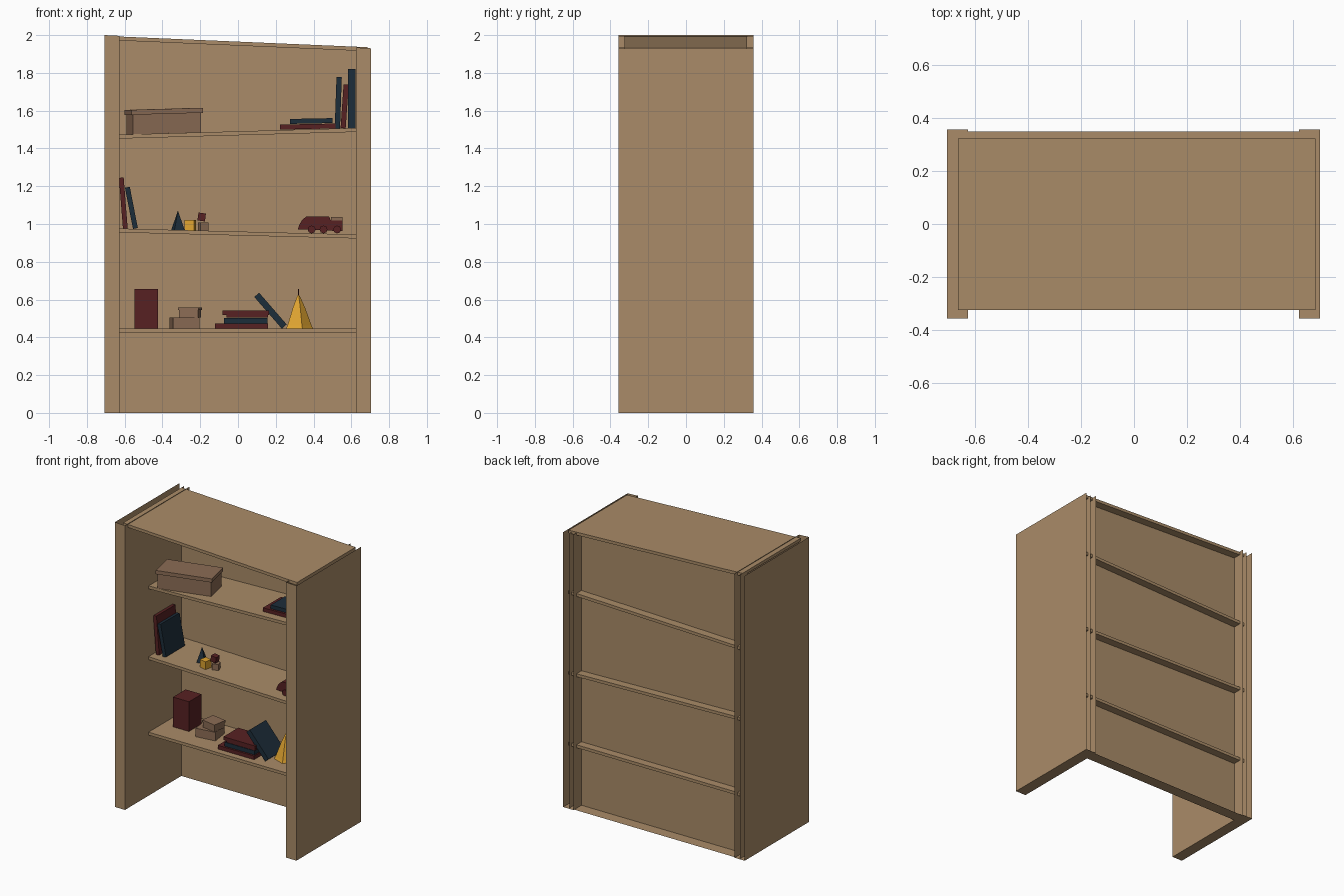
import bpy, bmesh, math
from mathutils import Matrix, Vector

if "Cube" in bpy.data.objects:
    bpy.data.objects.remove(bpy.data.objects["Cube"])


def material(name, rgb):
    m = bpy.data.materials.new(name)
    m.diffuse_color = (*rgb, 1)
    m.use_nodes = True
    m.node_tree.nodes["Principled BSDF"].inputs["Base Color"].default_value = m.diffuse_color
    return m


WOOD = material("light wood", (0.40, 0.26, 0.138))
RED = material("dark red", (0.095, 0.015, 0.016))
NAVY = material("dark navy", (0.012, 0.026, 0.042))
GOLD = material("golden yellow", (0.74, 0.37, 0.03))
CARD = material("cardboard brown", (0.26, 0.15, 0.09))


def finish(name, bm, mat):
    me = bpy.data.meshes.new(name)
    bm.to_mesh(me)
    bm.free()
    me.materials.append(mat)
    ob = bpy.data.objects.new(name, me)
    bpy.context.collection.objects.link(ob)
    return ob


def prism(name, pts, y0, y1, mat, skip=(), back=True, rot=0):
    """Extrude a counter-clockwise x-z profile along y; rot turns it about z (degrees)."""
    bm = bmesh.new()
    f = [bm.verts.new((x, y0, z)) for x, z in pts]
    b = [bm.verts.new((x, y1, z)) for x, z in pts]
    n = len(pts)
    bm.faces.new(f)
    if back:
        bm.faces.new(b[::-1])
    for i in range(n):
        if i not in skip:
            j = (i + 1) % n
            bm.faces.new((f[i], b[i], b[j], f[j]))
    if rot:
        xs = [p[0] for p in pts]
        c = Vector(((min(xs) + max(xs)) / 2, (y0 + y1) / 2, 0))
        bmesh.ops.rotate(bm, verts=bm.verts, cent=c,
                         matrix=Matrix.Rotation(math.radians(rot), 3, 'Z'))
    return finish(name, bm, mat)


def block(name, x0, x1, z0, z1, y0, y1, mat, slope=0.0, **kw):
    """Box whose top and bottom rise by slope along x."""
    d = slope * (x1 - x0)
    return prism(name, [(x0, z0), (x1, z0 + d), (x1, z1 + d), (x0, z1)], y0, y1, mat, **kw)


def leaning(name, x, z, thick, height, deg, y0, y1, mat):
    """Upright book with lower left corner at x, z, leaning left by deg."""
    a = math.radians(deg)
    u, v = (math.cos(a), math.sin(a)), (-math.sin(a), math.cos(a))
    pts = [(x + u[0] * p + v[0] * q, z + u[1] * p + v[1] * q)
           for p, q in ((0, 0), (thick, 0), (thick, height), (0, height))]
    return prism(name, pts, y0, y1, mat)


def lathe(name, rings, sides, x, y, mat, turn=0.0):
    """Faceted turned shape from (radius, z) rings, capped both ends."""
    bm = bmesh.new()
    loops = []
    for r, z in rings:
        loops.append([bm.verts.new((x + r * math.cos(turn + k * math.tau / sides),
                                    y + r * math.sin(turn + k * math.tau / sides), z))
                      for k in range(sides)])
    for a, b in zip(loops, loops[1:]):
        for k in range(sides):
            j = (k + 1) % sides
            bm.faces.new((a[k], a[j], b[j], b[k]))
    bm.faces.new(loops[0][::-1])
    bm.faces.new(loops[-1])
    return finish(name, bm, mat)


def top_z(x):
    return 2.0 - 0.0495 * (x + 0.706)


# Side posts: hollow, open at the top and back
for name, x0, x1 in (("left_post", -0.706, -0.628), ("right_post", 0.624, 0.704)):
    prism(name, [(x0, 0), (x1, 0), (x1, top_z(x1)), (x0, top_z(x0))],
          -0.357, 0.357, WOOD, skip=(2,), back=False)

# Back panel: shallow tray open at the top and back
prism("back_panel", [(-0.665, 0), (0.662, 0), (0.662, top_z(0.662) - 0.004),
                     (-0.665, top_z(-0.665) - 0.004)],
      0.268, 0.349, WOOD, skip=(2,), back=False)

# Crooked shelves: name, left top z, right top z, front y
for name, zl, zr, y0 in (("top_board", 1.994, 1.936, -0.325),
                         ("upper_shelf", 1.472, 1.510, -0.095),
                         ("middle_shelf", 0.977, 0.943, -0.095),
                         ("lower_shelf", 0.446, 0.446, -0.095)):
    t = 0.021
    prism(name, [(-0.665, zl - t), (0.686, zr - t), (0.686, zr), (-0.665, zl)], y0, 0.324, WOOD)

# Upper shelf: storage box with lid
block("storage_box", -0.578, -0.208, 1.475, 1.585, -0.06, 0.105, CARD, slope=0.028, rot=12)
block("storage_box_lid", -0.587, -0.199, 1.578, 1.604, -0.07, 0.115, CARD, slope=0.028, rot=12)

# Upper shelf: books
block("flat_red_book", 0.222, 0.515, 1.500, 1.526, -0.04, 0.16, RED, slope=0.02)
block("flat_navy_book", 0.275, 0.500, 1.530, 1.556, -0.03, 0.13, NAVY, slope=0.02)
leaning("upright_navy_book", 0.512, 1.506, 0.028, 0.272, -2, -0.04, 0.15, NAVY)
leaning("upright_red_book", 0.543, 1.508, 0.027, 0.232, -4, -0.04, 0.14, RED)
leaning("tall_navy_book", 0.582, 1.508, 0.040, 0.312, 0, -0.05, 0.17, NAVY)

# Middle shelf: leaning books
leaning("leaning_red_book", -0.609, 0.975, 0.025, 0.27, 4.5, -0.04, 0.17, RED)
leaning("leaning_navy_book", -0.556, 0.974, 0.026, 0.222, 11, -0.04, 0.17, NAVY)

# Middle shelf: toy blocks
lathe("toy_pyramid", ((0.040, 0.968), (0.001, 1.068)), 4, -0.318, 0.055, NAVY, 1.1)
block("gold_toy_cube", -0.278, -0.226, 0.966, 1.021, -0.026, 0.026, GOLD, rot=-12)
block("brown_toy_cube", -0.207, -0.162, 0.964, 1.007, 0.0, 0.043, CARD, rot=20)
leaning("red_toy_cube", -0.215, 1.019, 0.04, 0.042, -8, 0.0, 0.04, RED)

# Middle shelf: toy truck
prism("toy_truck_body", [(0.317, 0.972), (0.552, 0.962), (0.552, 1.018), (0.490, 1.020),
                         (0.482, 1.040), (0.362, 1.040), (0.340, 1.022), (0.324, 0.995)],
      -0.03, 0.075, RED)
block("toy_truck_load", 0.492, 0.554, 1.018, 1.038, -0.025, 0.07, CARD)
for i, x in enumerate((0.390, 0.453, 0.525)):
    for side, y in (("front", -0.038), ("back", 0.068)):
        prism("truck_wheel_%s_%d" % (side, i),
              [(x + 0.021 * math.cos(k * math.tau / 8), 0.971 + 0.021 * math.sin(k * math.tau / 8))
               for k in range(8)], y, y + 0.016, RED)

# Lower shelf: red box and two small cardboard boxes
block("red_box", -0.547, -0.423, 0.446, 0.655, 0.06, 0.20, RED)
block("small_box", -0.353, -0.212, 0.446, 0.506, 0.03, 0.16, CARD, rot=8)
block("smaller_box", -0.306, -0.203, 0.506, 0.550, 0.05, 0.14, CARD, rot=-10)
block("smaller_box_lid", -0.310, -0.199, 0.545, 0.558, 0.045, 0.145, CARD, rot=-10)

# Lower shelf: book stack and leaning book
block("stack_bottom_book", -0.122, 0.160, 0.446, 0.472, -0.05, 0.15, RED)
block("stack_middle_book", -0.075, 0.155, 0.474, 0.503, -0.04, 0.13, NAVY)
block("stack_inner_book", -0.062, 0.160, 0.505, 0.518, -0.04, 0.12, RED)
block("stack_top_book", -0.082, 0.165, 0.518, 0.541, -0.045, 0.12, RED)
leaning("tilted_book", 0.232, 0.446, 0.034, 0.222, 41, -0.03, 0.15, NAVY)

# Lower shelf: faceted gold ornament with a red tip
lathe("gold_ornament", ((0.078, 0.446), (0.070, 0.462), (0.034, 0.560), (0.006, 0.622)),
      5, 0.320, 0.08, GOLD, -1.3)
lathe("ornament_tip", ((0.004, 0.61), (0.003, 0.656)), 5, 0.320, 0.08, RED)
